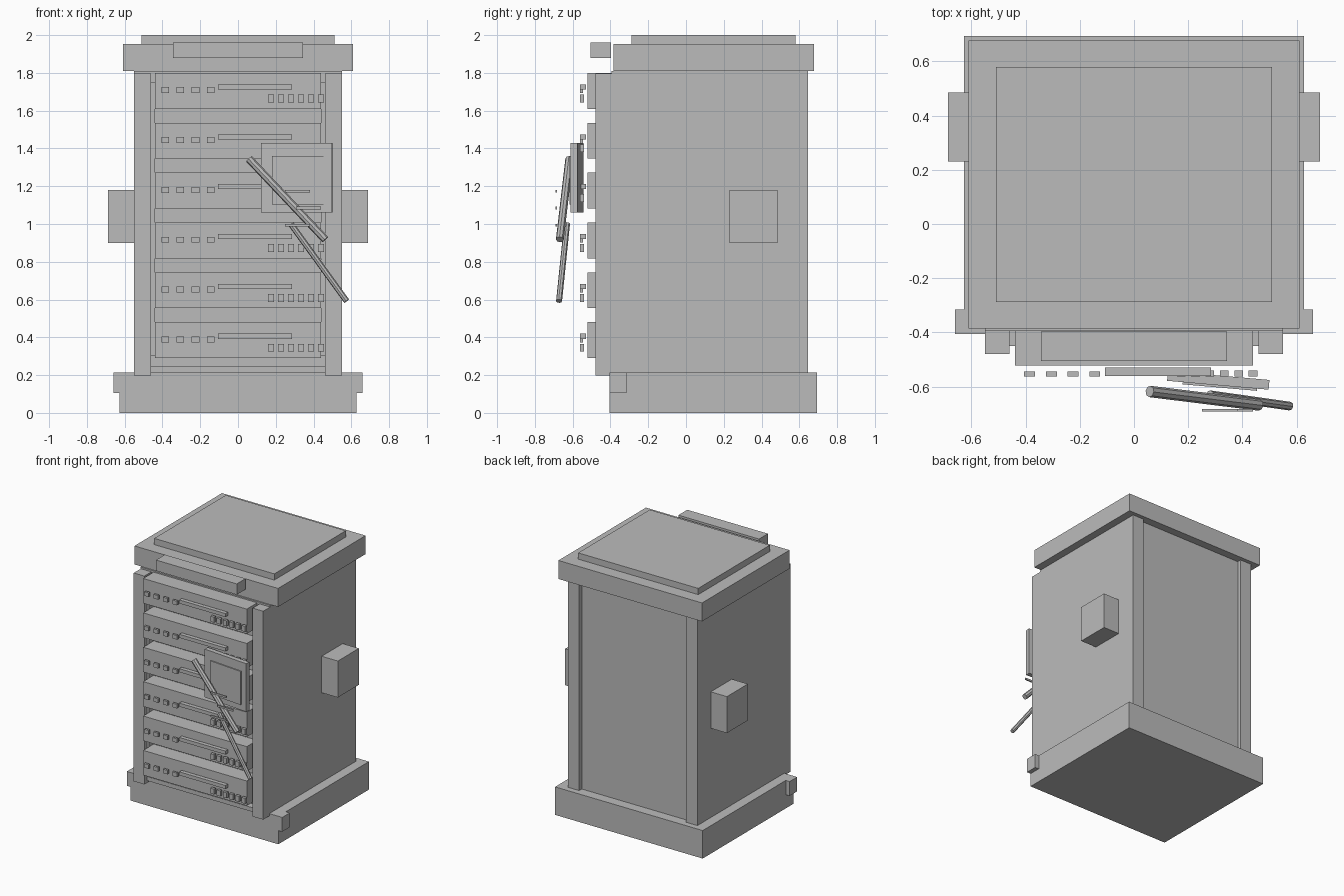
import bpy, bmesh, math
from mathutils import Vector, Matrix

if "Cube" in bpy.data.objects:
    bpy.data.objects.remove(bpy.data.objects["Cube"])

grey = bpy.data.materials.new("plain_grey")
grey.diffuse_color = (0.5, 0.5, 0.5, 1)
grey.use_nodes = True
grey.node_tree.nodes["Principled BSDF"].inputs["Base Color"].default_value = grey.diffuse_color


def finish(name, bm):
    bmesh.ops.recalc_face_normals(bm, faces=bm.faces[:])
    mesh = bpy.data.meshes.new(name)
    bm.to_mesh(mesh)
    bm.free()
    mesh.materials.append(grey)
    obj = bpy.data.objects.new(name, mesh)
    bpy.context.scene.collection.objects.link(obj)
    return obj


def boxes(name, *ranges):
    """One object from boxes, each given as (x0, x1, y0, y1, z0, z1)."""
    bm = bmesh.new()
    for x0, x1, y0, y1, z0, z1 in ranges:
        mid = Vector((x0 + x1, y0 + y1, z0 + z1)) / 2
        size = (x1 - x0, y1 - y0, z1 - z0)
        bmesh.ops.create_cube(bm, size=1, matrix=Matrix.Translation(mid) @ Matrix.Diagonal((*size, 1)))
    return finish(name, bm)


def mirrored(name, x0, x1, *rest):
    return boxes(name, (x0, x1, *rest), (-x1, -x0, *rest))


def rod(name, a, b, radius):
    a, b = Vector(a), Vector(b)
    d = b - a
    turn = d.to_track_quat('Z', 'Y').to_matrix().to_4x4()
    bm = bmesh.new()
    bmesh.ops.create_cone(bm, cap_ends=True, segments=8, radius1=radius, radius2=radius,
                          depth=d.length, matrix=Matrix.Translation((a + b) / 2) @ turn)
    return finish(name, bm)


# plinth with front corner tabs
boxes("base", (-0.627, 0.627, -0.406, 0.693, 0, 0.215))
mirrored("base_tab", 0.627, 0.66, -0.406, -0.315, 0.105, 0.215)

# cabinet: core, corner posts and flush side panels
boxes("cabinet_core", (-0.5, 0.5, -0.395, 0.615, 0.215, 1.81))
mirrored("front_post", 0.46, 0.55, -0.48, -0.395, 0.197, 1.797)
mirrored("side_panel", 0.5, 0.55, -0.395, 0.56, 0.215, 1.81)
mirrored("back_post", 0.455, 0.55, 0.56, 0.647, 0.215, 1.81)
mirrored("unit_rail", 0.44, 0.46, -0.45, -0.395, 0.3, 1.75)
boxes("bottom_lip", (-0.46, 0.46, -0.45, -0.395, 0.215, 0.247))
mirrored("side_box", 0.55, 0.687, 0.23, 0.485, 0.9, 1.18)

# roof and header strip
boxes("roof", (-0.61, 0.61, -0.385, 0.677, 1.81, 1.952))
boxes("roof_plate", (-0.51, 0.51, -0.288, 0.58, 1.952, 2.0))
boxes("header_strip", (-0.343, 0.343, -0.505, -0.397, 1.878, 1.961))

# six rack units with lamps, slot bar and ports
for i in range(6):
    z = 0.29 + 0.264 * i
    boxes(f"rack_unit_{i}", (-0.44, 0.44, -0.522, -0.395, z, z + 0.19))
    boxes(f"unit_lamps_{i}", *[(x, x + 0.04, -0.562, -0.545, z + 0.083, z + 0.114)
                               for x in (-0.405 + 0.08 * k for k in range(4))])
    boxes(f"slot_bar_{i}", (-0.107, 0.285, -0.56, -0.53, z + 0.102, z + 0.129))
    boxes(f"unit_ports_{i}", *[(x, x + 0.032, -0.562, -0.54, z + 0.034, z + 0.076)
                               for x in (0.158 + 0.053 * k for k in range(6))])

# slightly turned screen
screen = boxes("screen", (-0.188, 0.188, -0.018, 0.018, -0.185, 0.185))
glass = boxes("screen_glass", (-0.13, 0.145, -0.026, -0.018, -0.142, 0.115))
for obj in (screen, glass):
    obj.location = (0.311, -0.577, 1.245)
    obj.rotation_euler.z = math.radians(-5)

# leaning rods and small floating strips
rod("upper_rod", (0.058, -0.618, 1.345), (0.462, -0.668, 0.918), 0.021)
rod("lower_rod", (0.28, -0.63, 1.0), (0.575, -0.672, 0.592), 0.016)
boxes("floating_strips", *[(x, x + 0.132, -0.692, -0.682, z, z + 0.014)
                           for x, z in ((0.25, 1.166), (0.308, 1.078), (0.25, 0.986))])
